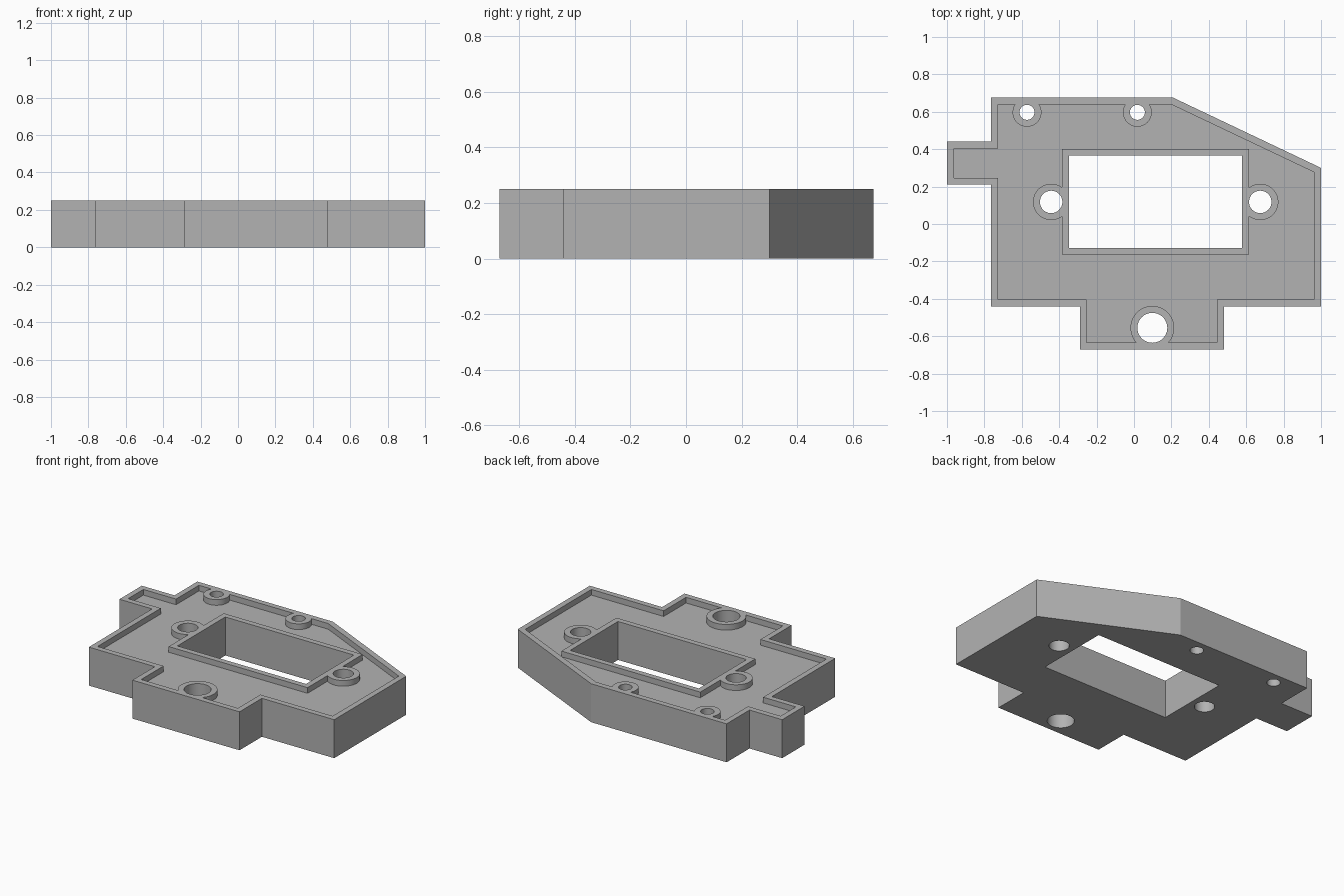
import bpy
import bmesh
import math
from mathutils import Vector

cube = bpy.data.objects.get("Cube")
if cube:
    bpy.data.objects.remove(cube, do_unlink=True)

HEIGHT, FLOOR, WALL = 0.25, 0.213, 0.037

grey = bpy.data.materials.new("matte_grey")
grey.use_nodes = True
grey.diffuse_color = (0.45, 0.45, 0.45, 1)
grey.node_tree.nodes["Principled BSDF"].inputs["Base Color"].default_value = (0.45, 0.45, 0.45, 1)


def prism(name, points, bottom, top):
    """Extrude a flat outline between two heights."""
    bm = bmesh.new()
    face = bm.faces.new([bm.verts.new((x, y, bottom)) for x, y in points])
    grown = bmesh.ops.extrude_face_region(bm, geom=[face])["geom"]
    moved = [v for v in grown if isinstance(v, bmesh.types.BMVert)]
    bmesh.ops.translate(bm, verts=moved, vec=(0, 0, top - bottom))
    bmesh.ops.recalc_face_normals(bm, faces=bm.faces)
    mesh = bpy.data.meshes.new(name)
    bm.to_mesh(mesh)
    bm.free()
    mesh.materials.append(grey)
    obj = bpy.data.objects.new(name, mesh)
    bpy.context.collection.objects.link(obj)
    return obj


def circle(x, y, radius, sides=48):
    return [(x + radius * math.cos(math.tau * i / sides),
             y + radius * math.sin(math.tau * i / sides)) for i in range(sides)]


def rectangle(x0, x1, y0, y1):
    return [(x0, y0), (x1, y0), (x1, y1), (x0, y1)]


def inset(points, distance):
    """Move each edge of a counter-clockwise outline inwards."""
    result = []
    for i, point in enumerate(points):
        here = Vector(point)
        a = (here - Vector(points[i - 1])).normalized()
        b = (Vector(points[(i + 1) % len(points)]) - here).normalized()
        na, nb = Vector((-a.y, a.x)), Vector((-b.y, b.x))
        result.append(tuple(here + (na + nb) * distance / (1 + na.dot(nb))))
    return result


def cut(target, cutters):
    """Subtract the cutters for good, then remove them."""
    for cutter in cutters:
        cutter.hide_render = True
        mod = target.modifiers.new("cut", "BOOLEAN")
        mod.operation, mod.solver, mod.object = "DIFFERENCE", "EXACT", cutter
    bpy.context.view_layer.update()
    graph = bpy.context.evaluated_depsgraph_get()
    result = bpy.data.meshes.new_from_object(target.evaluated_get(graph))
    target.modifiers.clear()
    target.data = result
    for cutter in cutters:
        bpy.data.objects.remove(cutter, do_unlink=True)


# Outer outline, counter-clockwise
outline = [(-1, 0.21), (-0.765, 0.21), (-0.765, -0.44), (-0.29, -0.44),
           (-0.29, -0.67), (0.48, -0.67), (0.48, -0.44), (1, -0.44),
           (1, 0.3), (0.21, 0.675), (-0.765, 0.675), (-0.765, 0.44), (-1, 0.44)]
# Screw holes: x, y, radius
holes = [(-0.572, 0.597, 0.04), (0.018, 0.597, 0.04),
         (-0.443, 0.118, 0.06), (0.675, 0.118, 0.06), (0.098, -0.555, 0.08)]
window = (-0.347, 0.578, -0.127, 0.365)

plate = prism("housing_plate", outline, 0, HEIGHT)

# Shallow recess that leaves the rim, window frame and bosses standing
recess = prism("recess_cutter", inset(outline, WALL), FLOOR, HEIGHT + 0.1)
x0, x1, y0, y1 = window
keep = [prism("frame_keep", rectangle(x0 - WALL, x1 + WALL, y0 - WALL, y1 + WALL), 0, 0.5)]
keep += [prism("boss_keep", circle(x, y, r + WALL), 0, 0.5) for x, y, r in holes]
cut(recess, keep)
cut(plate, [recess])

# Window and screw holes right through
through = [prism("window_cutter", rectangle(*window), -0.1, 0.5)]
through += [prism("hole_cutter", circle(x, y, r), -0.1, 0.5) for x, y, r in holes]
cut(plate, through)

# Smooth bores and bosses, sharp corners
bpy.ops.object.select_all(action="DESELECT")
plate.select_set(True)
bpy.context.view_layer.objects.active = plate
bpy.ops.object.shade_smooth_by_angle(angle=math.radians(20))
